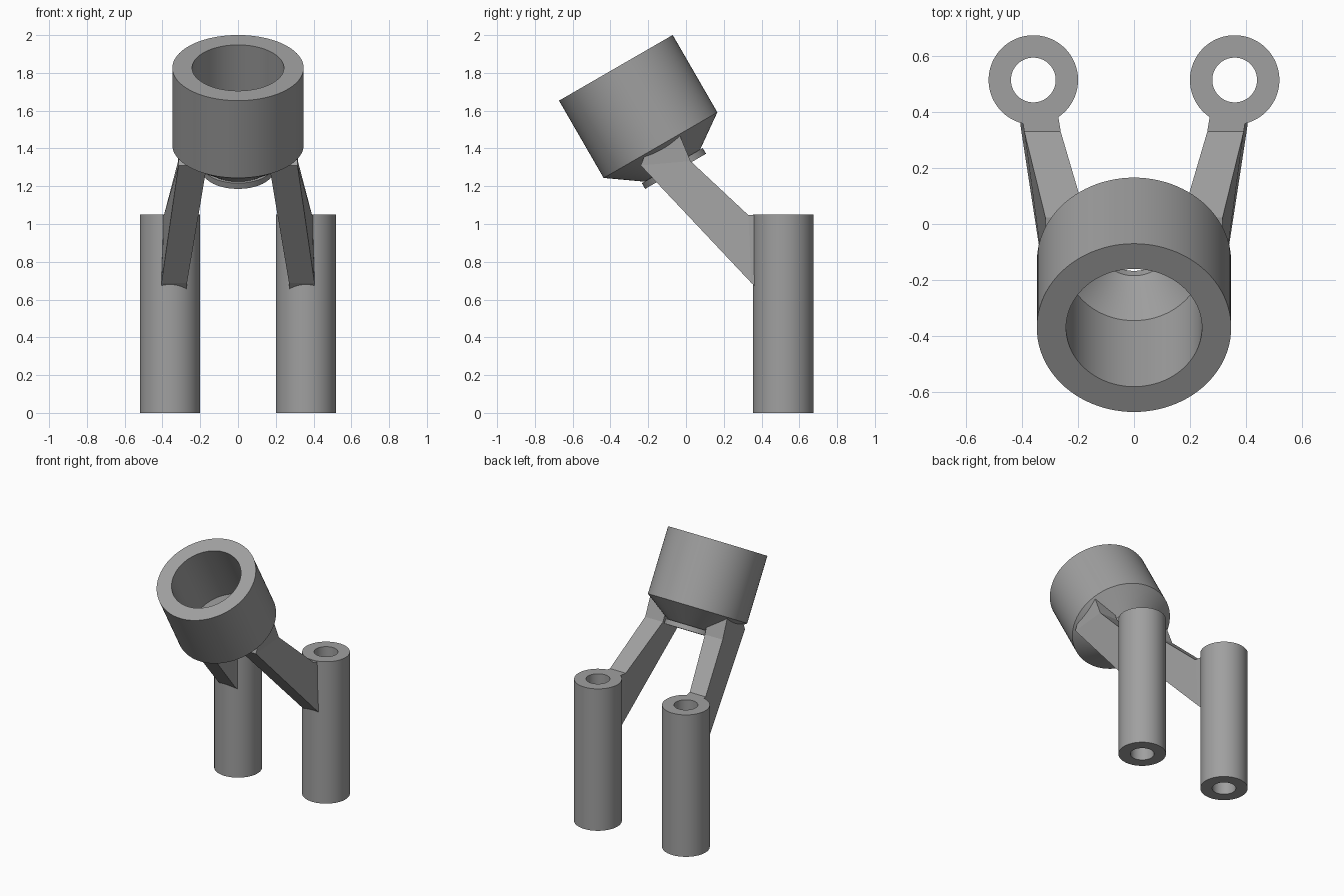
import bpy, bmesh, math
from mathutils import Vector, Matrix

if "Cube" in bpy.data.objects:
    bpy.data.objects.remove(bpy.data.objects["Cube"])

grey = bpy.data.materials.new("plain_grey")
grey.diffuse_color = (0.35, 0.35, 0.35, 1)
grey.use_nodes = True
grey.node_tree.nodes["Principled BSDF"].inputs["Base Color"].default_value = grey.diffuse_color
SEG = 96
TILT = Matrix.Translation((0, -0.135, 1.4175)) @ Matrix.Rotation(math.radians(30), 4, 'X')


def finish(name, bm, matrix=Matrix.Identity(4), smooth=True):
    bmesh.ops.transform(bm, matrix=matrix, verts=bm.verts)
    bmesh.ops.recalc_face_normals(bm, faces=bm.faces)
    mesh = bpy.data.meshes.new(name)
    bm.to_mesh(mesh)
    bm.free()
    mesh.materials.append(grey)
    ob = bpy.data.objects.new(name, mesh)
    bpy.context.collection.objects.link(ob)
    bpy.ops.object.select_all(action='DESELECT')
    ob.select_set(True)
    bpy.context.view_layer.objects.active = ob
    if smooth:
        bpy.ops.object.shade_smooth_by_angle(angle=math.radians(20))
    return ob


def lathe(name, profile, matrix):
    """Revolve a closed (radius, height) loop around z."""
    bm = bmesh.new()
    rings = []
    for r, z in profile:
        if r == 0:
            rings.append([bm.verts.new((0, 0, z))] * SEG)
        else:
            rings.append([bm.verts.new((r * math.cos(2 * math.pi * i / SEG),
                                        r * math.sin(2 * math.pi * i / SEG), z))
                          for i in range(SEG)])
    for a, b in zip(rings, rings[1:] + rings[:1]):
        for i in range(SEG):
            j = (i + 1) % SEG
            loop = list(dict.fromkeys((a[i], a[j], b[j], b[i])))
            if len(loop) > 2:
                bm.faces.new(loop)
    return finish(name, bm, matrix)


# tilted cup with a funnel floor and a small collar around the drain hole
lathe("cup", [(0.3475, 0.4725), (0.3475, 0), (0.17, -0.125), (0.186, -0.125),
              (0.186, -0.16), (0.13, -0.16), (0.13, -0.125), (0.243, 0),
              (0.243, 0.4725)], TILT)

# helper that keeps the arms out of the cup cavity
bore = lathe("bore_cutter", [(0, 0.4), (0.245, 0.4), (0.245, 0), (0.132, -0.125),
                             (0.132, -0.3), (0, -0.3)], TILT)
bore.hide_render = True

# arm side outline: (y, z, inner x, outer x)
ARM = [(-0.24, 1.31, 0.165, 0.315), (-0.215, 1.372, 0.165, 0.315),
       (-0.035, 1.475, 0.165, 0.315), (0.024, 1.333, 0.172, 0.317),
       (0.33, 1.047, 0.262, 0.392), (0.41, 1.047, 0.275, 0.405),
       (0.41, 0.63, 0.275, 0.41), (0.346, 0.688, 0.27, 0.405)]

for side, s in (("left", -1), ("right", 1)):
    # hollow upright tube
    lathe(side + "_tube", [(0.16, 0), (0.16, 1.05), (0.08, 1.05), (0.08, 0)],
          Matrix.Translation((s * 0.36, 0.515, 0)))
    # slanted arm joining tube and cup
    bm = bmesh.new()
    inner = [bm.verts.new((s * p[2], p[0], p[1])) for p in ARM]
    outer = [bm.verts.new((s * p[3], p[0], p[1])) for p in ARM]
    n = len(ARM)
    # side faces split into a cup end, a long span and a tube end
    for ring in (inner, outer):
        for idx in ((0, 1, 2, 3), (0, 3, 4, 7), (4, 5, 6, 7)):
            bm.faces.new([ring[i] for i in idx])
    for i in range(n):
        j = (i + 1) % n
        bm.faces.new((inner[i], inner[j], outer[j], outer[i]))
    arm = finish(side + "_arm", bm, smooth=False)
    cut = arm.modifiers.new("bore", 'BOOLEAN')
    cut.operation = 'DIFFERENCE'
    cut.solver = 'EXACT'
    cut.object = bore
    bpy.ops.object.modifier_apply(modifier=cut.name)

# the helper is no longer needed
bpy.data.objects.remove(bore, do_unlink=True)
